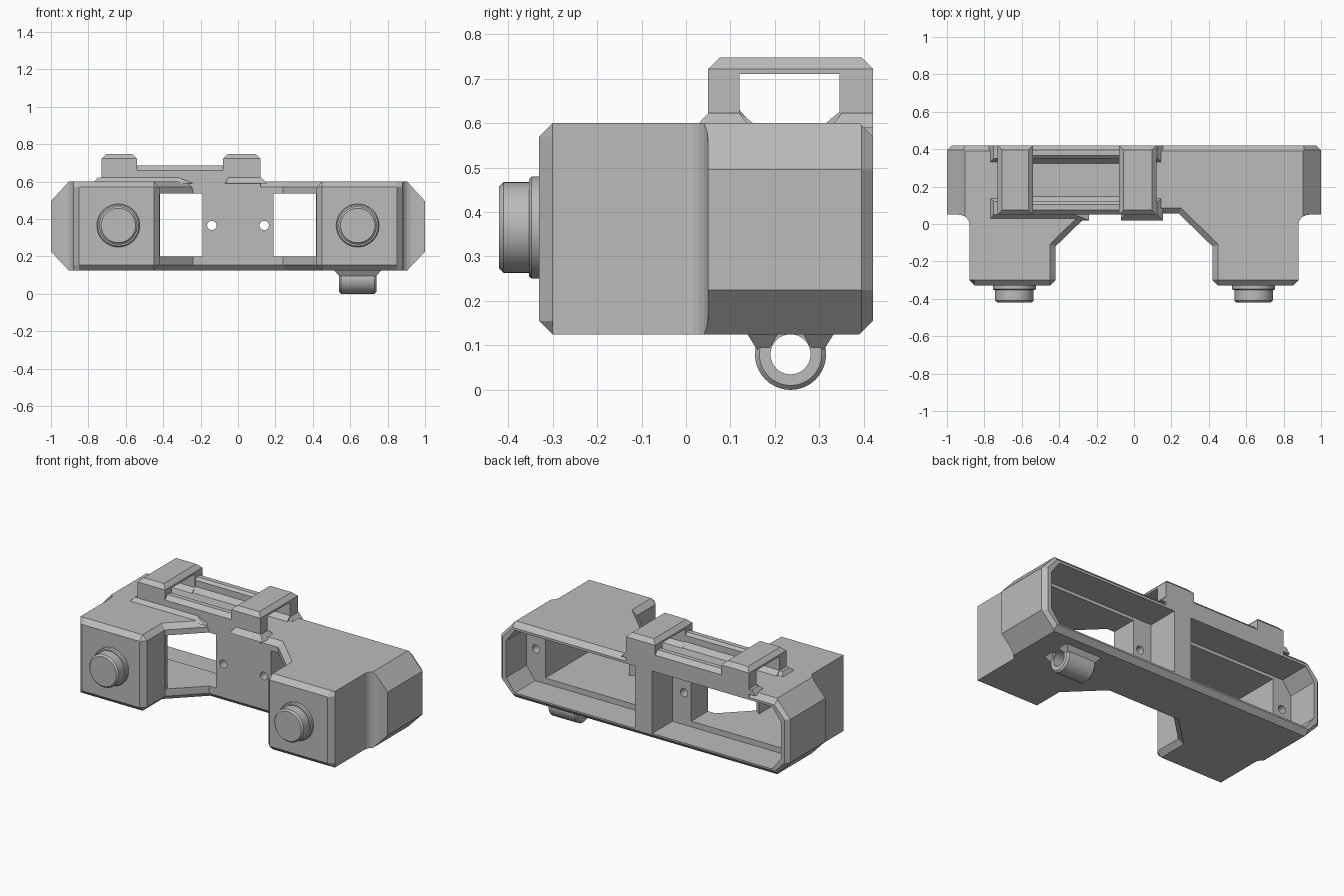
import bpy, bmesh
from math import cos, sin, pi, radians

if "Cube" in bpy.data.objects:
    bpy.data.objects.remove(bpy.data.objects["Cube"])

grey = bpy.data.materials.new("matte grey")
grey.use_nodes = True
grey.diffuse_color = (0.5, 0.5, 0.5, 1)
grey.node_tree.nodes["Principled BSDF"].inputs["Base Color"].default_value = (0.5, 0.5, 0.5, 1)


def finish(name, bm):
    bmesh.ops.recalc_face_normals(bm, faces=bm.faces)
    mesh = bpy.data.meshes.new(name)
    bm.to_mesh(mesh)
    bm.free()
    mesh.materials.append(grey)
    obj = bpy.data.objects.new(name, mesh)
    bpy.context.collection.objects.link(obj)
    return obj


def loft(name, rings):
    """Closed solid through matching rings of points."""
    bm = bmesh.new()
    loops = [[bm.verts.new(p) for p in ring] for ring in rings]
    n = len(loops[0])
    for a, b in zip(loops, loops[1:]):
        for i in range(n):
            j = (i + 1) % n
            bm.faces.new((a[i], a[j], b[j], b[i]))
    bm.faces.new(loops[0])
    bm.faces.new(loops[-1])
    return finish(name, bm)


def along_x(name, yz, x0, x1):
    return loft(name, [[(x, y, z) for y, z in yz] for x in (x0, x1)])


def along_y(name, xz, y0, y1):
    return loft(name, [[(x, y, z) for x, z in xz] for y in (y0, y1)])


def along_z(name, xy, z0, z1):
    return loft(name, [[(x, y, z) for x, y in xy] for z in (z0, z1)])


def turned(name, x, z, profile, n=48):
    """Solid of revolution about a y-directed axis; profile is (y, radius)."""
    ring = [(cos(2 * pi * i / n), sin(2 * pi * i / n)) for i in range(n)]
    return loft(name, [[(x + r * c, y, z + r * s) for c, s in ring] for y, r in profile])


def combine(obj, other, operation):
    mod = obj.modifiers.new(operation, 'BOOLEAN')
    mod.operation, mod.object, mod.solver = operation, other, 'EXACT'
    bpy.context.view_layer.objects.active = obj
    bpy.ops.object.modifier_apply(modifier=mod.name)
    bpy.data.objects.remove(other)


def smooth(obj):
    bpy.ops.object.select_all(action='DESELECT')
    obj.select_set(True)
    bpy.context.view_layer.objects.active = obj
    bpy.ops.object.shade_smooth_by_angle(angle=radians(30))


# Housing: plan outline, each point with its inward chamfer shift
half = [(.24, .055, .012, .03), (.42, -.12, .03, .012), (.42, -.3, .03, 0),
        (.45, -.33, 0, .03), (.85, -.33, 0, .03), (.88, -.3, 0, 0), (.88, 0, 0, 0)]
for i in range(1, 6):
    a = pi / 2 * i / 5
    half.append((.94 - .06 * cos(a), .05 * sin(a), 0, 0))
half += [(1.01, .05, 0, 0), (1.01, .42, 0, -.03)]
plan = half + [(-x, y, -dx, dy) for x, y, dx, dy in reversed(half)]
body = loft("housing", [[(x + k * dx, y + k * dy, z) for x, y, dx, dy in plan]
                        for z, k in ((.125, 1), (.155, 0), (.57, 0), (.6, 1))])

# Sloped outer ends, with a chamfer towards the back
hexagon = [(.9, .1), (1, .225), (1, .495), (.9, .62)]
hexagon = [(.9, .12), (1, .225), (1, .495), (.9, .605)]
hexagon += [(-x, z) for x, z in reversed(hexagon)]
ends = loft("end_shape", [[(x - k * (.03 if x > 0 else -.03), y, z) for x, z in hexagon]
                          for y, k in ((-.5, 0), (.395, 0), (.425, 1))])
combine(body, ends, 'INTERSECT')

# Compartments open at the back, window openings and screw holes, both sides
for s in (1, -1):
    pocket = [(.06, .165), (.89, .165), (.95, .245), (.95, .475), (.89, .555), (.06, .555)]
    combine(body, along_y("pocket", [(s * x, z) for x, z in pocket], .22, .5), 'DIFFERENCE')
    bay = [(.19, .25), (.19, -.2), (.418, -.2), (.418, -.1), (.45, -.08),
           (.45, -.28), (.82, -.28), (.82, .25)]
    combine(body, along_z("bay", [(s * x, y) for x, y in bay], .2, .535), 'DIFFERENCE')
    for x, y in ((.14, 0), (.885, .12)):
        combine(body, turned("hole", s * x, .365, [(y, .025), (.26, .025)], 24), 'DIFFERENCE')

# Round front caps on collars
for s, side in ((1, "left"), (-1, "right")):
    cap = turned(side + "_front_cap", s * .64, .365,
                 [(-.32, .115), (-.347, .115), (-.353, .109), (-.353, .102),
                  (-.41, .102), (-.42, .092)])
    smooth(cap)

# Strap loops on top
for name, x0, x1 in (("right_strap_loop", -.73, -.54), ("left_strap_loop", -.08, .12)):
    rings = []
    for z, k in ((.56, 0), (.722, 0), (.747, .025)):
        rings.append([(x0 + k, .05 + k, z), (x1 - k, .05 + k, z),
                      (x1 - k, .42 - k, z), (x0 + k, .42 - k, z)])
    loop = loft(name, rings)
    tunnel = [(.15, .6), (.12, .625), (.12, .71), (.345, .71), (.345, .625), (.315, .6)]
    tunnel = [(.15, .55)] + tunnel + [(.315, .55)]
    combine(loop, along_x("tunnel", tunnel, x0 - .1, x1 + .1), 'DIFFERENCE')

# Cross bars joining the loops
bar = [(.05, .56), (.05, .66), (.075, .685), (.105, .685), (.12, .67), (.12, .63), (.15, .595), (.15, .56)]
along_x("front_cross_bar", bar, -.55, -.07)
along_x("back_cross_bar", [(.47 - y, z) for y, z in bar], -.55, -.07)

# Flared feet around the loops
for name, x0, x1, x2, x3 in (("right_loop_foot", -.775, -.75, -.32, -.24),
                             ("left_loop_foot", -.07, -.05, .125, .155)):
    for y0, y1, y2, y3, where in ((.02, .05, .12, .145, "_front"), (.325, .35, .42, .42, "_back")):
        far = x3 if where == "_front" else min(x3, -.53 if x0 < -.5 else x3)
        top = x2 if where == "_front" else min(x2, far - .03)
        loft(name + where, [[(x0, y0, .59), (far, y0, .59), (far, y3, .59), (x0, y3, .59)],
                            [(x1, y1, .622), (top, y1, .622), (top, y2, .622), (x1, y2, .622)]])

# Cord eyelet underneath
n = 40
rings = []
for x, r in ((.54, .045), (.54, .07), (.55, .08), (.73, .08), (.74, .07), (.74, .045), (.54, .045)):
    rings.append([(x, .235 + r * cos(2 * pi * i / n), .08 + r * sin(2 * pi * i / n)) for i in range(n)])
bm = bmesh.new()
loops = [[bm.verts.new(p) for p in ring] for ring in rings[:-1]]
for a, b in zip(loops, loops[1:] + loops[:1]):
    for i in range(n):
        j = (i + 1) % n
        bm.faces.new((a[i], a[j], b[j], b[i]))
smooth(finish("eyelet_ring", bm))

# Flared eyelet base on either side of the bore
for s, side in ((1, "back"), (-1, "front")):
    loft("eyelet_base_" + side,
         [[(.51, .235 + s * .025, .13), (.77, .235 + s * .025, .13),
           (.77, .235 + s * .1, .13), (.51, .235 + s * .1, .13)],
          [(.545, .235 + s * .05, .09), (.735, .235 + s * .05, .09),
           (.735, .235 + s * .075, .09), (.545, .235 + s * .075, .09)]])
